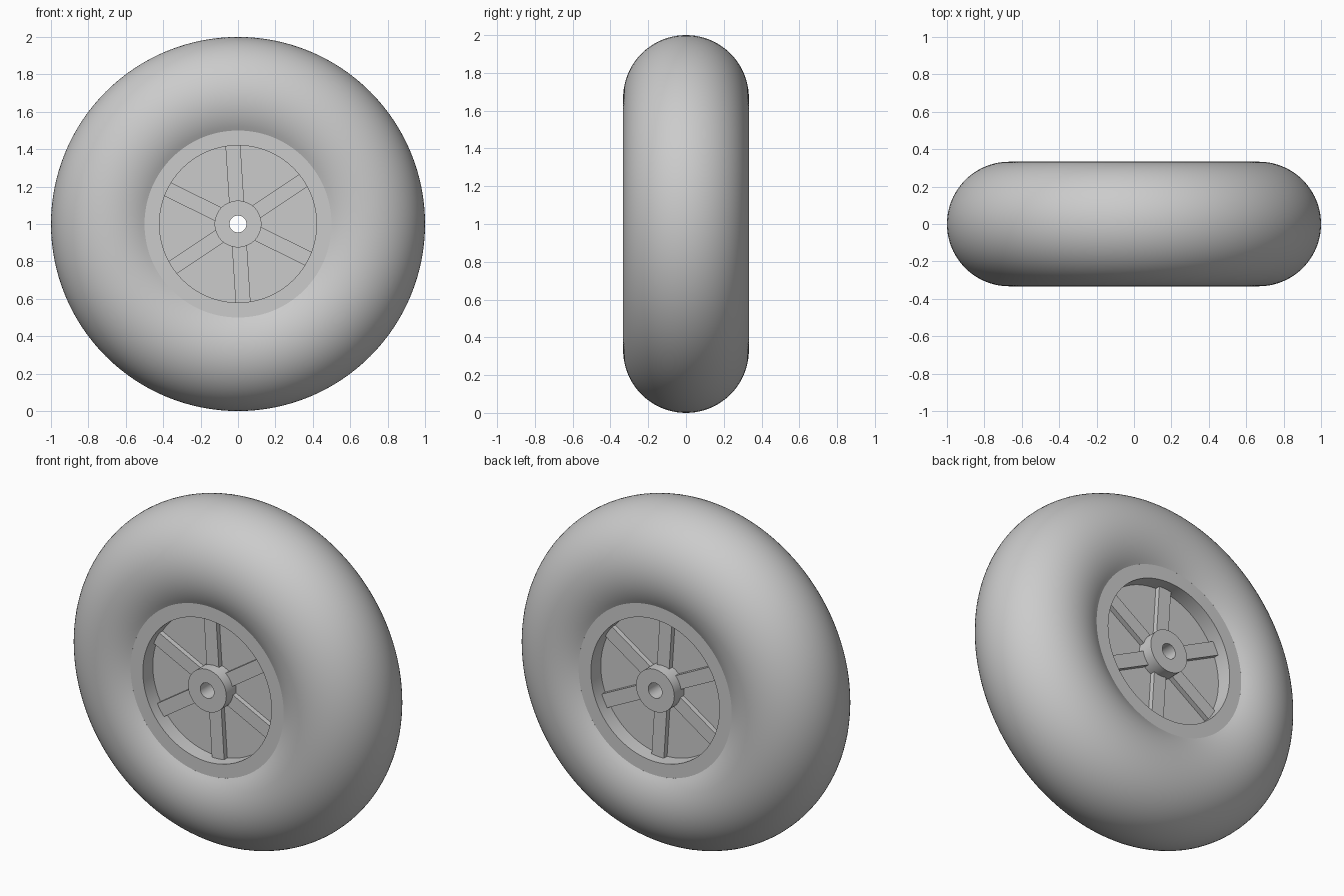
import bpy, bmesh, math
from mathutils import Matrix, Vector

if "Cube" in bpy.data.objects:
    bpy.data.objects.remove(bpy.data.objects["Cube"])

CZ = 1.0                     # axle height
R, T = 0.667, 0.333          # tyre ring and section radii
RIM, WELL, HUB, BORE = 0.50, 0.42, 0.125, 0.045
FACE, DISC, SPOKE = 0.288, 0.195, 0.225   # half depths along y


def add_object(name, bm):
    bmesh.ops.recalc_face_normals(bm, faces=bm.faces)
    me = bpy.data.meshes.new(name)
    bm.to_mesh(me)
    bm.free()
    ob = bpy.data.objects.new(name, me)
    ob.location.z = CZ
    bpy.context.collection.objects.link(ob)
    return ob


def revolve(name, profile, steps=128):
    """Spin a closed (radius, y) profile around the axle."""
    bm = bmesh.new()
    rings = []
    for i in range(steps):
        a = 2 * math.pi * i / steps
        rings.append([bm.verts.new((r * math.cos(a), y, r * math.sin(a))) for r, y in profile])
    n = len(profile)
    for i in range(steps):
        p, q = rings[i], rings[(i + 1) % steps]
        for j in range(n):
            k = (j + 1) % n
            bm.faces.new((p[j], p[k], q[k], q[j]))
    ob = add_object(name, bm)
    bpy.ops.object.select_all(action='DESELECT')
    bpy.context.view_layer.objects.active = ob
    ob.select_set(True)
    bpy.ops.object.shade_smooth_by_angle(angle=math.radians(25))
    return ob


# Tyre: round section, cut off where it seats on the rim
end = math.acos((RIM - R) / T)
arc = [-end + 2 * end * i / 56 for i in range(57)]
revolve("tyre", [(R + T * math.cos(a), T * math.sin(a)) for a in arc])

# Wheel: rim, recessed disc and bored hub in one section
half = [(BORE, FACE), (HUB, FACE), (HUB, DISC), (WELL, DISC), (WELL, FACE), (RIM, FACE)]
revolve("wheel", half + [(r, -y) for r, y in reversed(half)])

# Spokes: six bars standing proud of the disc on both faces
bm = bmesh.new()
r0, r1 = HUB - 0.02, WELL + 0.003
for side in (-1, 1):
    for k in range(6):
        turn = Matrix.Rotation(-math.radians(33.7 + 60 * k), 4, 'Y')
        move = Matrix.Translation(Vector(((r0 + r1) / 2, side * (SPOKE - 0.03), 0)))
        size = Matrix.Diagonal((r1 - r0, 0.06, 0.08, 1))
        bmesh.ops.create_cube(bm, size=1, matrix=turn @ move @ size)
add_object("spokes", bm)
